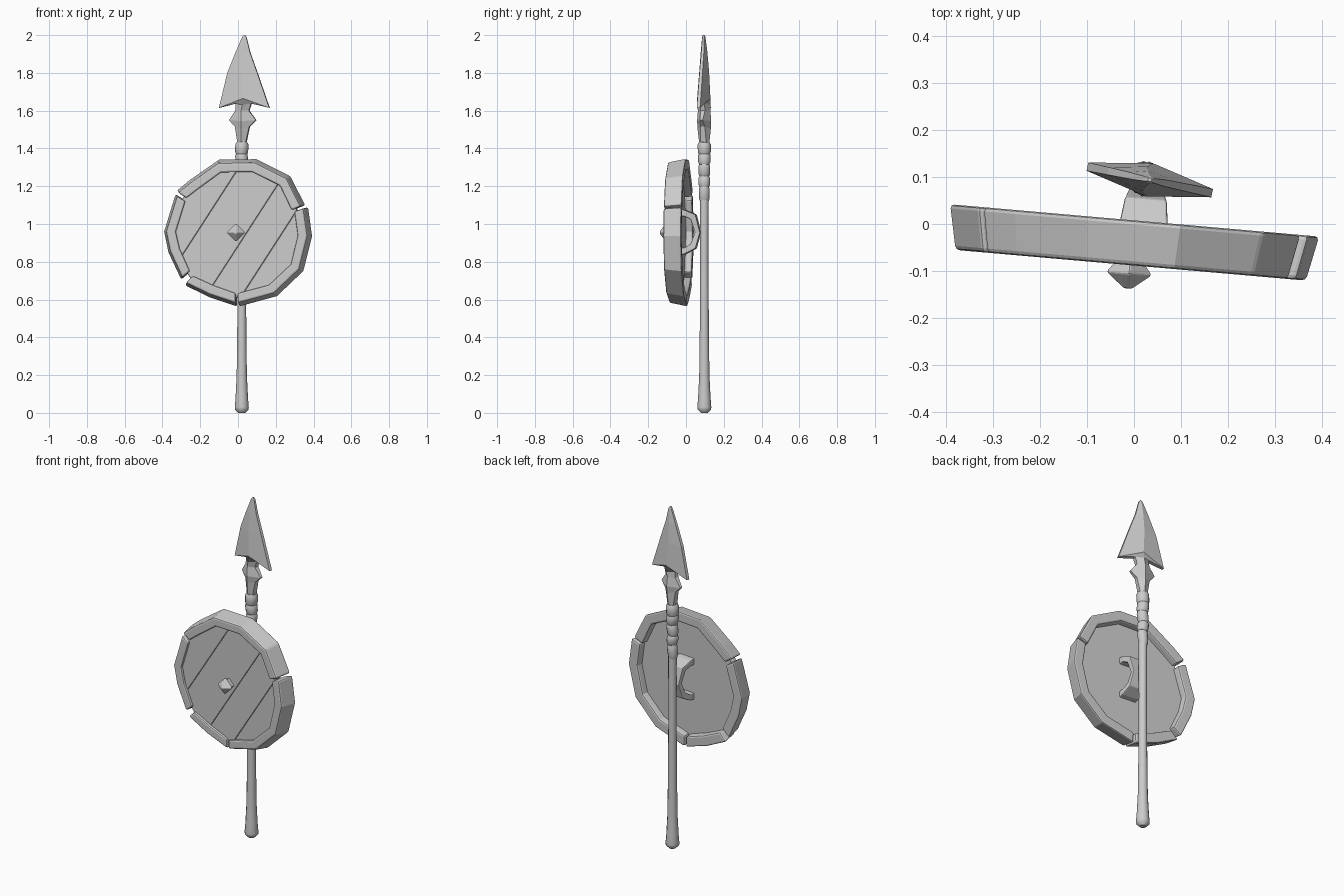
import bpy, bmesh
from math import sin, cos, pi, radians
from mathutils import Vector, Matrix

cube = bpy.data.objects.get("Cube")
if cube:
    bpy.data.objects.remove(cube, do_unlink=True)

grey = bpy.data.materials.new("plain_grey")
grey.use_nodes = True
grey.diffuse_color = (0.6, 0.6, 0.6, 1)
grey.node_tree.nodes["Principled BSDF"].inputs["Base Color"].default_value = (0.6, 0.6, 0.6, 1)

SHIELD = Matrix.Translation((-0.005, -0.042, 0.955)) @ Matrix.Rotation(radians(-5), 4, 'Z')
SPEAR = Matrix.Translation((0.02, 0.097, 0))


def finish(name, bm, place, bevel=0, smooth=False):
    bmesh.ops.recalc_face_normals(bm, faces=bm.faces)
    mesh = bpy.data.meshes.new(name)
    bm.to_mesh(mesh)
    bm.free()
    mesh.materials.append(grey)
    obj = bpy.data.objects.new(name, mesh)
    bpy.context.collection.objects.link(obj)
    obj.matrix_world = place
    if bevel:
        mod = obj.modifiers.new("soft_edges", 'BEVEL')
        mod.width = bevel
        mod.segments = 2
        mod.limit_method = 'ANGLE'
        mod.angle_limit = radians(35)
    if smooth:
        bpy.ops.object.select_all(action='DESELECT')
        obj.select_set(True)
        bpy.context.view_layer.objects.active = obj
        bpy.ops.object.shade_smooth_by_angle(angle=radians(40))
    return obj


def loft(name, rings, place, **style):
    """Skin a list of equal rings and cap both ends."""
    bm = bmesh.new()
    rows = [[bm.verts.new(p) for p in ring] for ring in rings]
    n = len(rows[0])
    for a, b in zip(rows, rows[1:]):
        for i in range(n):
            j = (i + 1) % n
            bm.faces.new((a[i], a[j], b[j], b[i]))
    bm.faces.new(rows[0])
    bm.faces.new(rows[-1])
    return finish(name, bm, place, **style)


def lathe(name, profile, place, sides=12, **style):
    rings = [[(r * cos(2 * pi * i / sides), r * sin(2 * pi * i / sides), z)
              for i in range(sides)] for r, z in profile]
    return loft(name, rings, place, **style)


# Shield rim: four separate arcs with a tapered section
rim_arcs = {
    "rim_top": [(.360, .145), (.28, .30), (.10, .39), (-.10, .387), (-.255, .28), (-.325, .222)],
    "rim_right": [(-.332, .203), (-.393, .005), (-.37, -.105), (-.302, -.25)],
    "rim_lower_right": [(-.282, -.28), (-.15, -.345), (-.004, -.393)],
    "rim_left": [(.008, -.393), (.21, -.338), (.35, -.205), (.397, -.02), (.375, .135)],
}
for name, pts in rim_arcs.items():
    rings = []
    for x, z in pts:
        p = Vector((x, 0, z))
        d = p.normalized()
        section = [(0, .05), (-.02, -.046), (-.072, -.046), (-.062, .05)]
        rings.append([p + d * dr + Vector((0, y, 0)) for dr, y in section])
    loft(name, rings, SHIELD, bevel=.009)

# Shield planks: a disc sliced along diagonal seams
TO_FRONT = Matrix.Rotation(radians(90), 4, 'X')
seam_normal = Vector((.84, 0, -.545))
seams = [-.5, -.176, .046, .205, .5]
for k, (lo, hi) in enumerate(zip(seams, seams[1:])):
    bm = bmesh.new()
    bmesh.ops.create_cone(bm, cap_ends=True, segments=16, radius1=.345, radius2=.345,
                          depth=.03, matrix=Matrix.Translation((0, -.016, 0)) @ TO_FRONT)
    for offset, sign in ((lo, -1), (hi, 1)):
        bmesh.ops.bisect_plane(bm, geom=bm.verts[:] + bm.edges[:] + bm.faces[:],
                               plane_co=seam_normal * offset,
                               plane_no=seam_normal * sign, clear_outer=True)
        bmesh.ops.holes_fill(bm, edges=bm.edges[:], sides=0)
    finish(f"plank_{k + 1}", bm, SHIELD, bevel=.006)

# Plain backing board
bm = bmesh.new()
bmesh.ops.create_cone(bm, cap_ends=True, segments=16, radius1=.345, radius2=.345,
                      depth=.016, matrix=Matrix.Translation((0, .005, 0)) @ TO_FRONT)
finish("backing_board", bm, SHIELD)

# Pointed boss
lathe("boss", [(.036, 0), (.036, .045), (.05, .064), (.01, .096)],
      SHIELD @ TO_FRONT, sides=4, bevel=.004)

# Hand grip: a bowed strap with wide feet
grip = [  # half width, outer z, outer y, inner z, inner y
    (.052, .125, .008, .085, .008), (.052, .12, .04, .085, .04),
    (.045, .095, .098, .07, .072), (.036, 0, .122, 0, .094),
    (.045, -.085, .098, -.06, .072), (.052, -.115, .04, -.08, .04),
    (.052, -.12, .008, -.08, .008)]
loft("hand_grip", [[(.022 - w, oy, oz), (.022 + w, oy, oz), (.022 + w, iy, iz),
                    (.022 - w, iy, iz)] for w, oz, oy, iz, iy in grip],
     SHIELD, bevel=.005)

# Spear shaft with flared butt
lathe("shaft", [(.018, 0), (.036, .018), (.037, .03), (.033, .08), (.027, .2),
                (.024, .45), (.022, .8), (.023, 1.12), (.024, 1.44)], SPEAR, smooth=True)

# Wrapped bindings, each tilted a little
bands = [(1.16, .028, .045, 6), (1.225, .031, .03, -9), (1.285, .031, .036, 8),
         (1.345, .033, .032, -8), (1.4, .035, .034, 3)]
for k, (z, r, h, tilt) in enumerate(bands):
    place = SPEAR @ Matrix.Translation((0, 0, z)) @ Matrix.Rotation(radians(tilt), 4, 'Y')
    lathe(f"binding_{k + 1}", [(r - .007, -h), (r - .001, -h * .6), (r, 0),
                               (r, h * .6), (r - .007, h)], place, smooth=True)

# Spear head: ridged blade with barbs and small fins
head = [  # left x, right x, edge z, ridge z, ridge depth, edge depth
    (-.020, .022, 1.425, 1.425, .027, .015),
    (-.035, .042, 1.515, 1.505, .036, .012),
    (-.068, .078, 1.55, 1.545, .038, .007),
    (-.033, .040, 1.60, 1.60, .034, .012),
    (-.030, .052, 1.638, 1.63, .037, .012),
    (-.122, .150, 1.615, 1.665, .036, .009),
    (-.077, .085, 1.80, 1.80, .027, .008),
    (-.032, .045, 1.91, 1.91, .018, .007),
    (.003, .025, 1.99, 1.99, .009, .005),
    (.010, .018, 2.0, 2.0, .004, .003)]
rings = []
for xl, xr, ze, zm, t, e in head:
    xm = (xl + xr) / 2
    rings.append([(xl, -e, ze), (xm, -t, zm), (xr, -e, ze),
                  (xr, e, ze), (xm, t, zm), (xl, e, ze)])
loft("spear_head", rings, SPEAR @ Matrix.Rotation(radians(-12), 4, 'Z'))
